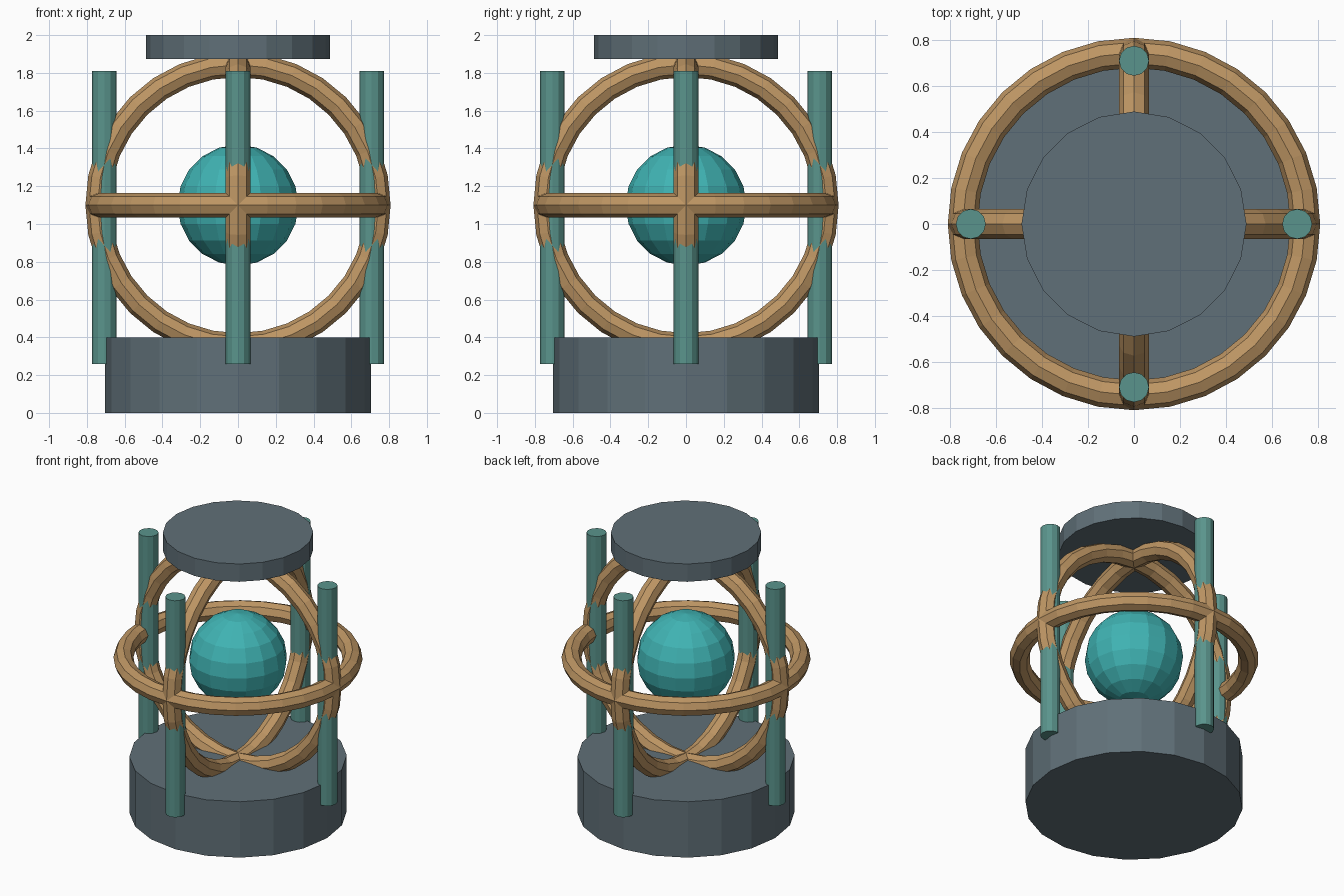
import bpy
import math

if "Cube" in bpy.data.objects:
    bpy.data.objects.remove(bpy.data.objects["Cube"])


def material(name, rgb):
    m = bpy.data.materials.new(name)
    m.diffuse_color = (*rgb, 1)
    m.use_nodes = True
    m.node_tree.nodes["Principled BSDF"].inputs["Base Color"].default_value = m.diffuse_color
    return m


slate = material("slate", (0.117, 0.162, 0.188))
bronze = material("bronze", (0.515, 0.305, 0.127))
sea_green = material("sea_green", (0.102, 0.296, 0.262))
teal = material("teal", (0.051, 0.456, 0.456))

CENTRE_Z = 1.1


def finish(name, mat):
    obj = bpy.context.object
    obj.name = name
    obj.data.materials.append(mat)
    return obj


def cylinder(name, mat, radius, z0, z1, sides, x=0, y=0):
    bpy.ops.mesh.primitive_cylinder_add(
        vertices=sides, radius=radius, depth=z1 - z0,
        location=(x, y, (z0 + z1) / 2))
    return finish(name, mat)


# Base drum and top cap
cylinder("base", slate, 0.705, 0.0, 0.4, 20)
cylinder("top_cap", slate, 0.488, 1.873, 2.0, 20)

# Four upright rods around the cage
for i in range(4):
    a = i * math.pi / 2
    cylinder(f"rod_{i + 1}", sea_green, 0.065, 0.26, 1.81, 12,
             0.708 * math.cos(a), 0.708 * math.sin(a))

# Three crossing rings: one level, two upright
q = math.pi / 2
for name, rot in (("level_ring", (0, 0, 0)),
                  ("front_ring", (q, 0, 0)),
                  ("side_ring", (0, q, 0))):
    bpy.ops.mesh.primitive_torus_add(
        major_radius=0.743, minor_radius=0.065,
        major_segments=32, minor_segments=8,
        location=(0, 0, CENTRE_Z), rotation=rot)
    finish(name, bronze)

# Core ball at the centre of the rings
bpy.ops.mesh.primitive_uv_sphere_add(
    segments=16, ring_count=10, radius=0.32, location=(0, 0, CENTRE_Z))
finish("core_ball", teal)
